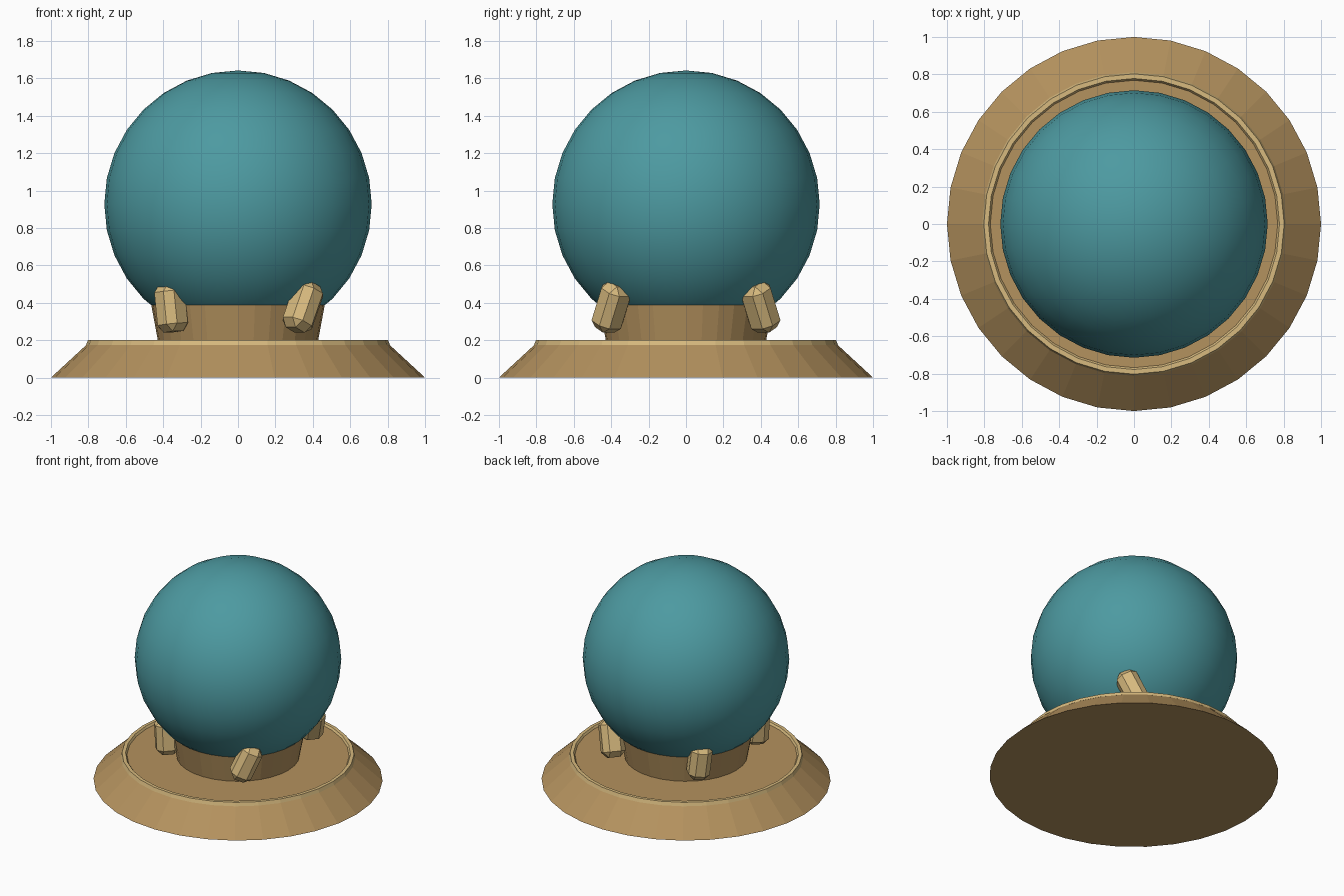
import bpy, bmesh, math
from mathutils import Vector, Matrix

if "Cube" in bpy.data.objects:
    bpy.data.objects.remove(bpy.data.objects["Cube"])


def material(name, rgb):
    m = bpy.data.materials.new(name)
    m.diffuse_color = (*rgb, 1)
    m.use_nodes = True
    m.node_tree.nodes["Principled BSDF"].inputs["Base Color"].default_value = m.diffuse_color
    return m


BROWN = material("warm_brown", (0.456, 0.287, 0.112))
TAN = material("light_tan", (0.68, 0.49, 0.21))
TEAL = material("teal_glass", (0.074, 0.323, 0.356))


def make(name, bm, mat):
    bmesh.ops.recalc_face_normals(bm, faces=bm.faces)
    me = bpy.data.meshes.new(name)
    bm.to_mesh(me)
    bm.free()
    me.materials.append(mat)
    ob = bpy.data.objects.new(name, me)
    bpy.context.collection.objects.link(ob)
    return ob


def lathe(name, profile, mat, closed=False, cap_ends=False, n=32):
    """Sweep (radius, height) points around z."""
    bm = bmesh.new()
    rings = []
    for r, z in profile:
        rings.append([bm.verts.new((r * math.cos(2 * math.pi * i / n),
                                    r * math.sin(2 * math.pi * i / n), z)) for i in range(n)])
    pairs = list(zip(rings, rings[1:]))
    if closed:
        pairs.append((rings[-1], rings[0]))
    for a, b in pairs:
        for i in range(n):
            j = (i + 1) % n
            bm.faces.new((a[i], a[j], b[j], b[i]))
    if cap_ends:
        bm.faces.new(rings[0])
        bm.faces.new(rings[-1])
    return make(name, bm, mat)


# Sloping base with a shallow recessed floor
lathe("base", [(1.0, 0), (0.805, 0.18), (0.77, 0.185)], BROWN, cap_ends=True)

# Raised trim around the top of the base
lathe("base_trim", [(0.812, 0.174), (0.803, 0.2), (0.778, 0.2), (0.765, 0.18)], TAN, closed=True)

# Flared collar that holds the ball
lathe("collar", [(0.425, 0.18), (0.466, 0.4)], BROWN, cap_ends=True)

# Smooth ball
bm = bmesh.new()
bmesh.ops.create_uvsphere(bm, u_segments=32, v_segments=16, radius=0.715,
                          matrix=Matrix.Translation((0, 0, 0.927)))
for f in bm.faces:
    f.smooth = True
make("ball", bm, TEAL)


# Chamfered claws gripping the ball
def claw(name, top, bottom):
    top, bottom = Vector(top), Vector(bottom)
    mid = (top + bottom) / 2
    axis = (top - bottom).normalized()
    out = Vector((mid.x, mid.y, 0))
    out = (out - axis * out.dot(axis)).normalized()
    side = axis.cross(out)
    bm = bmesh.new()
    bmesh.ops.create_cube(bm, size=1)
    bmesh.ops.scale(bm, vec=(0.15, 0.16, (top - bottom).length), verts=bm.verts)
    bmesh.ops.bevel(bm, geom=bm.edges[:], offset=0.04, segments=1, affect='EDGES')
    rot = Matrix((side, out, axis)).transposed().to_4x4()
    bmesh.ops.transform(bm, matrix=Matrix.Translation(mid) @ rot, verts=bm.verts)
    make(name, bm, TAN)


for label, s in (("front", -1), ("back", 1)):
    claw("right_claw_" + label, (0.39, 0.36 * s, 0.50), (0.305, 0.435 * s, 0.255))
    claw("left_claw_" + label, (-0.37, 0.34 * s, 0.50), (-0.345, 0.355 * s, 0.245))
